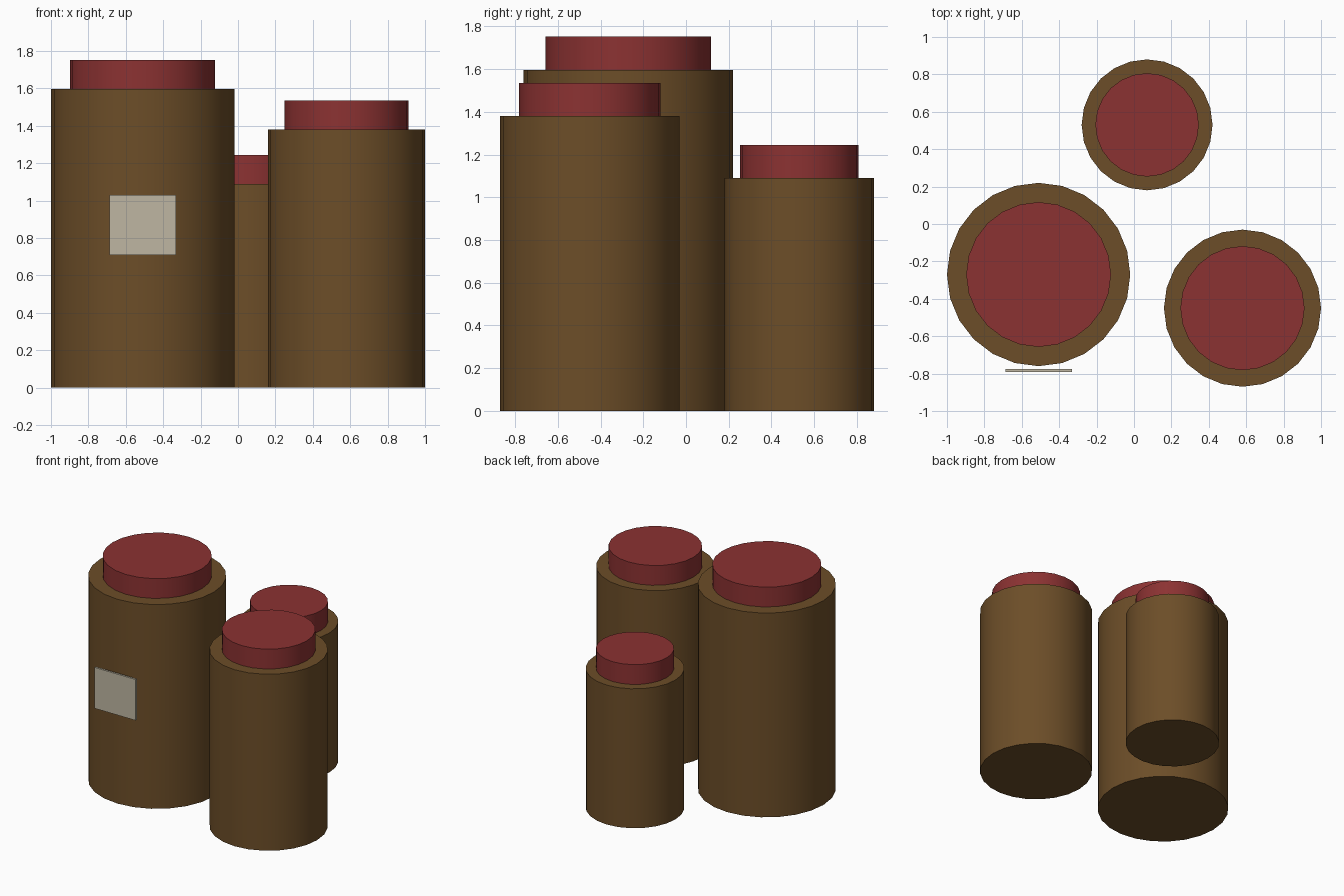
import bpy
from math import radians

if "Cube" in bpy.data.objects:
    bpy.data.objects.remove(bpy.data.objects["Cube"])


def material(name, rgb):
    m = bpy.data.materials.new(name)
    m.diffuse_color = (*rgb, 1)
    m.use_nodes = True
    m.node_tree.nodes["Principled BSDF"].inputs["Base Color"].default_value = m.diffuse_color
    return m


brown = material("brown_glass", (0.15, 0.075, 0.021))
red = material("red_cap", (0.26, 0.032, 0.032))
cream = material("cream_paper", (0.52, 0.47, 0.36))


def cylinder(name, x, y, z0, z1, radius, mat):
    bpy.ops.mesh.primitive_cylinder_add(
        vertices=24, radius=radius, depth=z1 - z0, location=(x, y, (z0 + z1) / 2))
    ob = bpy.context.object
    ob.name = name
    ob.data.materials.append(mat)
    bpy.ops.object.shade_smooth_by_angle(angle=radians(30))


# Jars, each with a narrower cap: name, x, y, radius, body height
jars = [
    ("large", -0.51, -0.27, 0.49, 1.597),
    ("medium", 0.58, -0.45, 0.42, 1.38),
    ("small", 0.07, 0.53, 0.35, 1.09),
]
for name, x, y, r, h in jars:
    cylinder(name + "_jar", x, y, 0, h, r, brown)
    cylinder(name + "_cap", x, y, h, h + 0.155, r * 0.79, red)

# Flat label in front of the large jar
bpy.ops.mesh.primitive_cube_add(size=1, location=(-0.51, -0.784, 0.87))
label = bpy.context.object
label.name = "label"
label.scale = (0.356, 0.016, 0.32)
label.data.materials.append(cream)
bpy.ops.object.transform_apply(location=False, rotation=False, scale=True)
